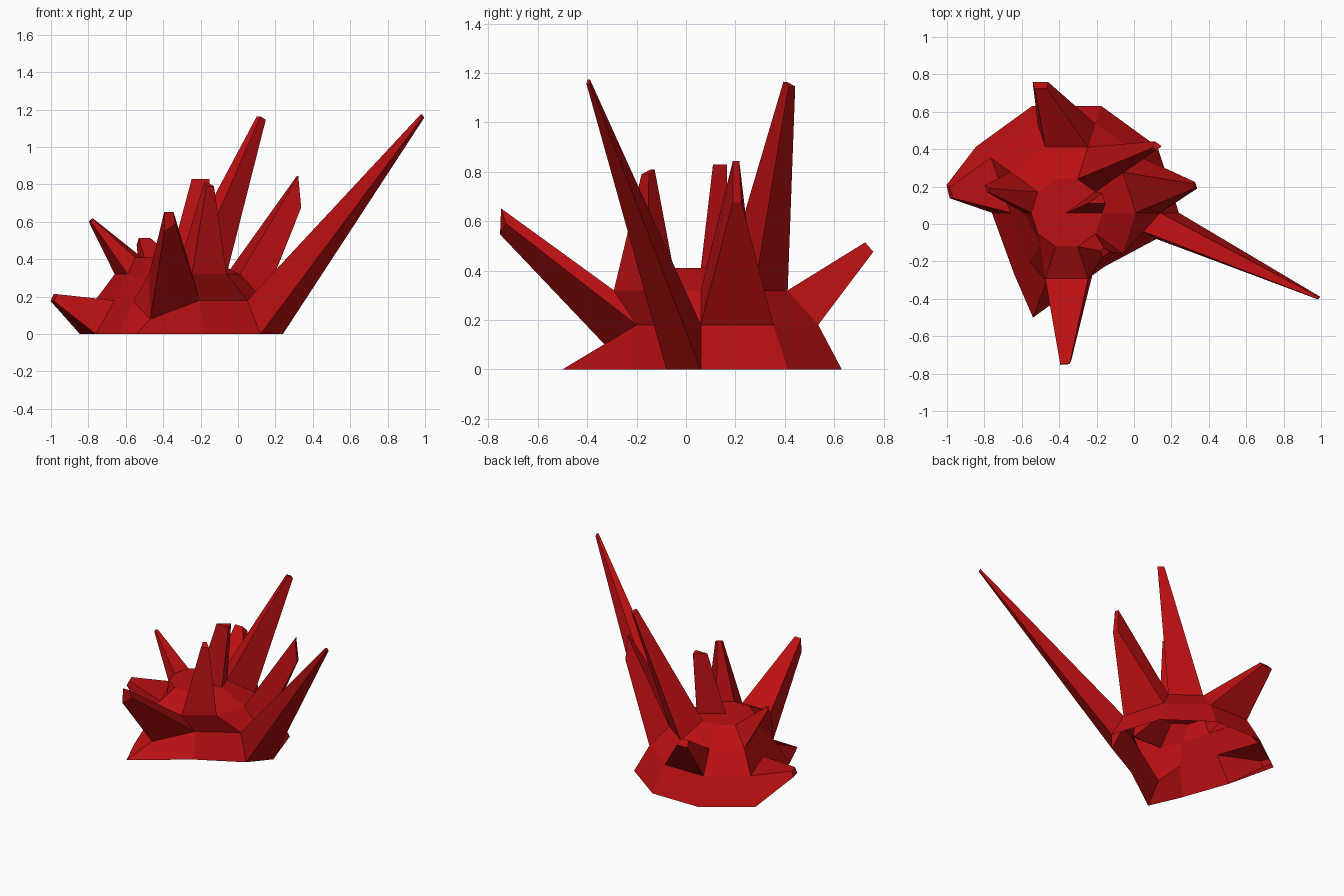
import bpy, bmesh
from math import cos, sin, radians
from mathutils import Vector

if "Cube" in bpy.data.objects:
    bpy.data.objects.remove(bpy.data.objects["Cube"])

CX, CY, SEG = -0.36, 0.06, 10
RINGS = [(0.60, 0.0), (0.50, 0.18), (0.37, 0.32), (0.19, 0.41)]

# Front-left corners of the dome that are pushed inward: (segment, ring) -> position
PUSHED = {
    (5, 0): (-0.76, 0.06, 0), (5, 1): (-0.66, 0.06, 0.18), (5, 2): (-0.59, 0.06, 0.32),
    (6, 0): (-0.64, -0.27, 0), (6, 1): (-0.56, -0.20, 0.175), (6, 2): (-0.50, -0.11, 0.29),
    (7, 0): (-0.54, -0.50, 0), (7, 1): (-0.47, -0.31, 0.08),
    (8, 0): (-0.18, -0.24, 0), (8, 1): (-0.205, -0.20, 0.18),
    (9, 0): (0.12, -0.08, 0), (9, 1): (0.05, -0.04, 0.18),
}

bm = bmesh.new()

# Ten-sided open dome
verts = {}
for r, (rad, z) in enumerate(RINGS):
    for s in range(SEG):
        a = radians(36 * s)
        p = PUSHED.get((s, r), (CX + rad * cos(a), CY + rad * sin(a), z))
        verts[s, r] = bm.verts.new(p)
top = bm.verts.new((CX, CY, 0.41))

faces = {}
last = len(RINGS) - 1
for s in range(SEG):
    t = (s + 1) % SEG
    for r in range(last):
        faces[s, r] = bm.faces.new([verts[s, r], verts[t, r], verts[t, r + 1], verts[s, r + 1]])
    faces[s, last] = bm.faces.new([verts[s, last], verts[t, last], top])

# Crystal spikes: (segment, ring, tip centre, tip scale, vertical tip stretch)
SPIKES = [
    (9, 0, (0.985, -0.395, 1.165), 0.10, 1),
    (7, 1, (-0.367, -0.745, 0.61), 0.22, 2),
    (4, 0, (-0.985, 0.17, 0.195), 0.20, 1),
    (4, 2, (-0.785, 0.185, 0.61), 0.17, 1),
    (2, 1, (-0.50, 0.742, 0.495), 0.27, 1),
    (1, 2, (0.12, 0.415, 1.155), 0.20, 1),
    (0, 1, (0.325, 0.205, 0.76), 0.12, 10),
    (0, 3, (-0.19, 0.128, 0.83), 0.50, 1),
    (8, 2, (-0.16, -0.15, 0.80), 0.22, 1),
]
for s, r, tip, scale, stretch in SPIKES:
    face = faces[s, r]
    mid = face.calc_center_median()
    cap = bmesh.ops.extrude_discrete_faces(bm, faces=[face])["faces"][0]
    for v in cap.verts:
        d = (v.co - mid) * scale
        d.z *= stretch
        v.co = Vector(tip) + d

mesh = bpy.data.meshes.new("crystal_cluster")
bm.to_mesh(mesh)
bm.free()
obj = bpy.data.objects.new("crystal_cluster", mesh)
bpy.context.collection.objects.link(obj)

mat = bpy.data.materials.new("red_crystal")
mat.diffuse_color = (0.5, 0.005, 0.006, 1)
mat.use_nodes = True
mat.node_tree.nodes["Principled BSDF"].inputs["Base Color"].default_value = mat.diffuse_color
mesh.materials.append(mat)
